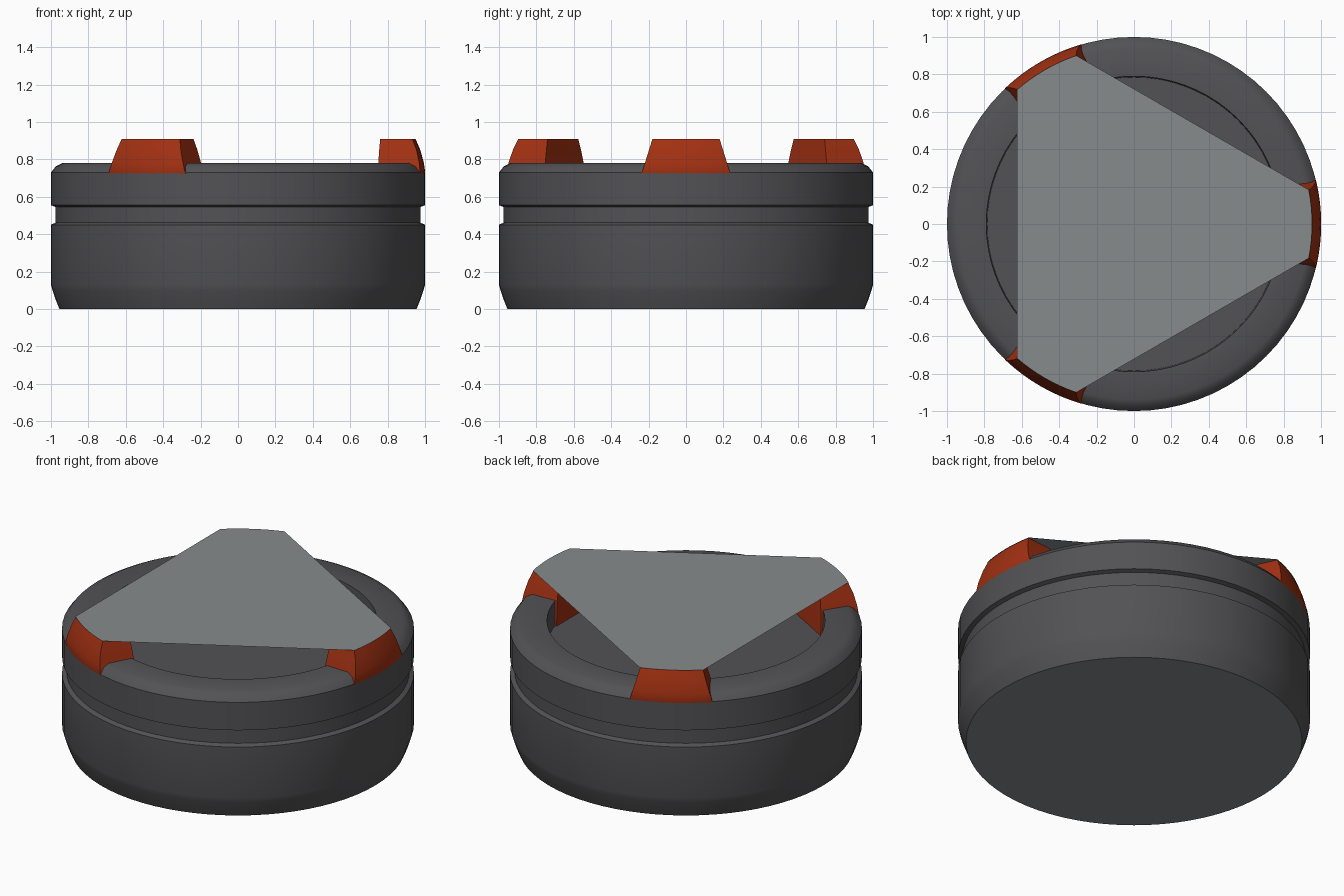
import bpy, bmesh, math
from mathutils import Matrix

cube = bpy.data.objects.get("Cube")
if cube:
    bpy.data.objects.remove(cube, do_unlink=True)


def material(name, rgb):
    m = bpy.data.materials.new(name)
    m.use_nodes = True
    m.diffuse_color = (*rgb, 1)
    bsdf = m.node_tree.nodes["Principled BSDF"]
    bsdf.inputs["Base Color"].default_value = (*rgb, 1)
    bsdf.inputs["Roughness"].default_value = 0.7
    return m


DARK = material("dark grey", (0.085, 0.085, 0.091))
LIGHT = material("light grey", (0.24, 0.26, 0.265))
ORANGE = material("burnt orange", (0.36, 0.03, 0.006))


def finish(name, bm, mats, angle=30):
    mesh = bpy.data.meshes.new(name)
    bm.to_mesh(mesh)
    bm.free()
    for m in mats:
        mesh.materials.append(m)
    ob = bpy.data.objects.new(name, mesh)
    bpy.context.collection.objects.link(ob)
    bpy.ops.object.select_all(action='DESELECT')
    ob.select_set(True)
    bpy.context.view_layer.objects.active = ob
    bpy.ops.object.shade_smooth_by_angle(angle=math.radians(angle))
    return ob


def loft(bm, rings):
    """Bridge consecutive closed rings of vertices."""
    for a, b in zip(rings, rings[1:]):
        n = len(a)
        for i in range(n):
            j = (i + 1) % n
            bm.faces.new((a[i], a[j], b[j], b[i]))


# Round body: turned profile (radius, height) with groove, rim and recess
profile = [(0.955, 0), (0.975, 0.05), (0.992, 0.1), (1, 0.13), (1, 0.45),
           (0.975, 0.462), (0.975, 0.545), (1, 0.555), (1, 0.73),
           (0.975, 0.762), (0.94, 0.78), (0.79, 0.778), (0.785, 0.63)]
SEG = 72
bm = bmesh.new()
rings = [[bm.verts.new((r * math.cos(math.tau * i / SEG),
                        r * math.sin(math.tau * i / SEG), z))
          for i in range(SEG)] for r, z in profile]
loft(bm, rings)
bm.faces.new(rings[-1])
bm.faces.new(rings[0][::-1])
bmesh.ops.recalc_face_normals(bm, faces=bm.faces)
for f in bm.faces:
    f.material_index = 1 if f.normal.z < -0.9 and f.calc_center_median().z < 0.01 else 0
finish("body", bm, [DARK, LIGHT])

# Three tapered feet: (height, outer radius, outer half width, inner x, inner half width)
levels = [(0.63, 0.97, 0.24, 0.74, 0.225), (0.73, 1.001, 0.235, 0.745, 0.215),
          (0.78, 0.994, 0.22, 0.75, 0.205), (0.85, 0.975, 0.198, 0.755, 0.185),
          (0.908, 0.95, 0.18, 0.76, 0.165)]
ARC = 8
for k, name in enumerate(["left_foot", "back_foot", "front_foot"]):
    bm = bmesh.new()
    rings = []
    for z, r, w, xi, wi in levels:
        ys = [w * (2 * i / ARC - 1) for i in range(ARC + 1)]
        pts = [(math.sqrt(r * r - y * y), y) for y in ys] + [(xi, wi), (xi, -wi)]
        rings.append([bm.verts.new((x, y, z)) for x, y in pts])
    loft(bm, rings)
    bm.faces.new(rings[-1])
    bm.faces.new(rings[0][::-1])
    bmesh.ops.recalc_face_normals(bm, faces=bm.faces)
    bm.transform(Matrix.Rotation(math.tau * k / 3, 4, 'Z'))
    finish(name, bm, [ORANGE])

# Flat triangular sheet with rounded corners resting on the feet
bm = bmesh.new()
outline = []
for k in range(3):
    for i in range(ARC + 1):
        y = 0.183 * (2 * i / ARC - 1)
        a = math.atan2(y, math.sqrt(0.952 ** 2 - y * y)) + math.tau * k / 3
        outline.append(bm.verts.new((0.952 * math.cos(a), 0.952 * math.sin(a), 0.91)))
bm.faces.new(outline)
finish("top_sheet", bm, [LIGHT])
